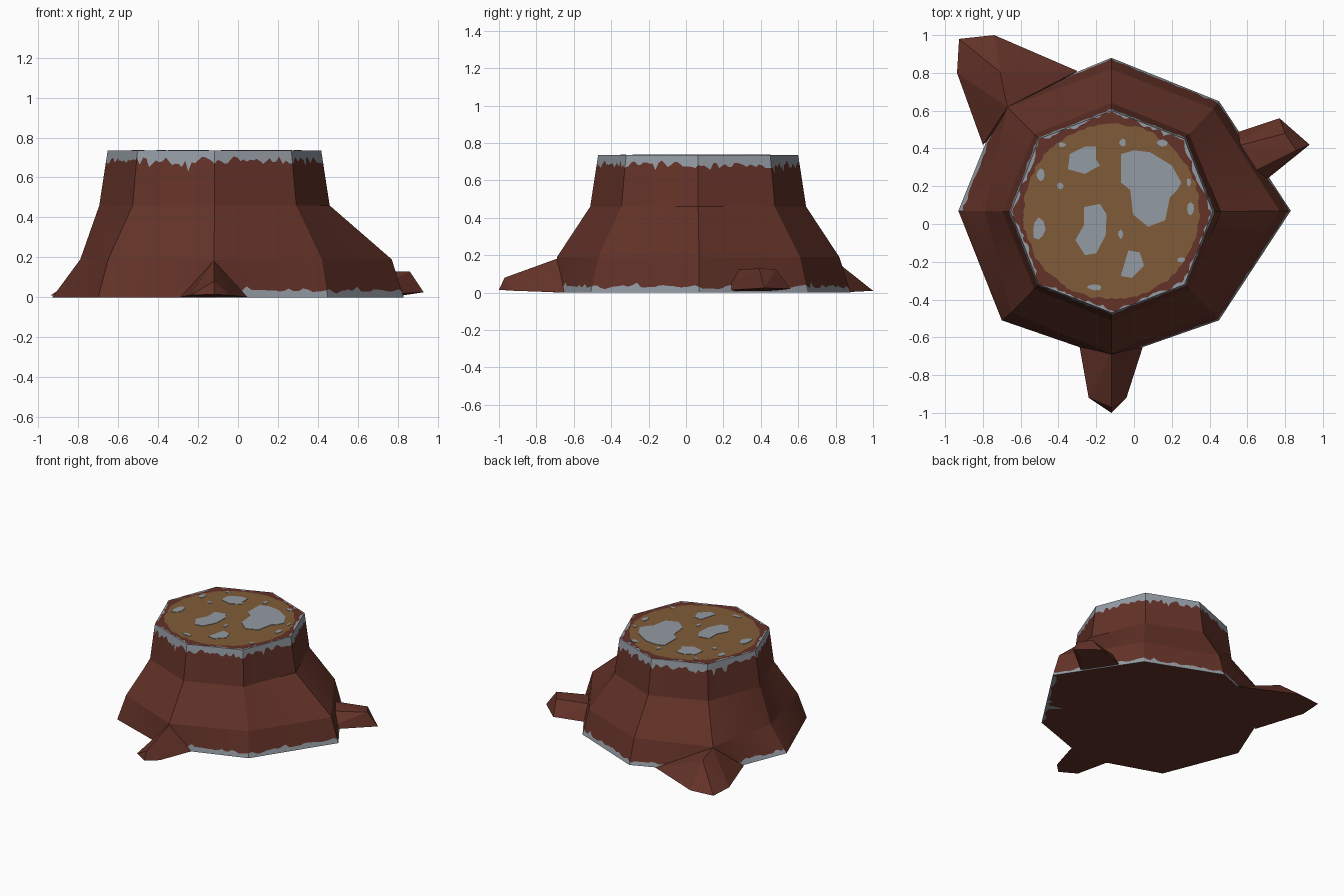
import bpy, bmesh, math, random
from mathutils import Vector

if "Cube" in bpy.data.objects:
    bpy.data.objects.remove(bpy.data.objects["Cube"])

random.seed(4)
CENTRE = Vector((-0.118, 0.065, 0))
TOP = 0.735
N = 24  # columns per side of the eight-sided trunk


def material(name, rgb):
    m = bpy.data.materials.new(name)
    m.diffuse_color = (*rgb, 1)
    m.use_nodes = True
    m.node_tree.nodes["Principled BSDF"].inputs["Base Color"].default_value = m.diffuse_color
    return m


bark = material("dark red bark", (0.125, 0.032, 0.021))
wood = material("tan cut wood", (0.215, 0.107, 0.040))
grey = material("grey lichen", (0.295, 0.328, 0.367))


def make_object(name, bm, mats):
    bmesh.ops.recalc_face_normals(bm, faces=bm.faces)
    me = bpy.data.meshes.new(name)
    bm.to_mesh(me)
    bm.free()
    for m in mats:
        me.materials.append(m)
    ob = bpy.data.objects.new(name, me)
    bpy.context.collection.objects.link(ob)
    return ob


def octagon(r_axis, r_diag, z):
    return [CENTRE + Vector(((r_axis, r_diag)[i % 2] * math.cos(i * math.pi / 4),
                             (r_axis, r_diag)[i % 2] * math.sin(i * math.pi / 4), z)) for i in range(8)]


def columns(ring):
    """Split each side of an eight-point ring into N columns."""
    return [ring[i].lerp(ring[(i + 1) % 8], k / N) for i in range(8) for k in range(N)]


def ragged(low, high, drip):
    """Wavy random values around the trunk, with occasional longer drips."""
    n = 8 * N
    raw = [random.uniform(low, high) for _ in range(n)]
    return [(raw[i] + raw[i - 1]) / 2 + (drip * random.random() if random.random() < 0.12 else 0)
            for i in range(n)]


# Trunk outline: corners run east, north-east, north ... south-east
base_xy = [(.83, .07), (.45, .65), (-.12, .88), (-.70, .64), (-.93, .07), (-.70, -.51), (-.12, -.71), (.45, -.51)]
flare_xy = [(.77, .07), (.42, .61), (-.12, .82), (-.67, .62), (-.79, .07), (-.65, -.47), (-.12, -.69), (.42, -.47)]
base = columns([Vector((x, y, 0)) for x, y in base_xy])
flare = columns([Vector((x, y, 0.19)) for x, y in flare_xy])
waist = columns(octagon(0.577, 0.58, 0.46))
rim = columns(octagon(0.535, 0.545, TOP))

# Ragged borders of the lichen bands
top_centre = CENTRE + Vector((0, 0, TOP))
low_band = [b.lerp(f, h / 0.19) for b, f, h in zip(base, flare, ragged(0.015, 0.045, 0.025))]
high_band = [r.lerp(w, h / 0.275) for r, w, h in zip(rim, waist, ragged(0.025, 0.075, 0.04))]
rim_band = [r.lerp(top_centre, max(0.002, h)) for r, h in zip(rim, ragged(-0.015, 0.05, 0.01))]
under_band = [b.lerp(CENTRE, h) for b, h in zip(base, ragged(0.0, 0.06, 0.15))]
disc = [top_centre + (r - top_centre).normalized() * d for r, d in zip(rim, ragged(0.455, 0.475, 0.0))]


def band_colour(row, i):
    side = i // N
    if row == 0:                                   # underside, lichen on the right
        return 2 if side == 7 else 0
    if row == 1:                                   # foot, bare on the front left
        return 0 if side in (4, 5) else 2
    return 2 if row in (4, 5) else 0


# Trunk lofted from underside to cut top
bm = bmesh.new()
loops = [[bm.verts.new(p) for p in loop]
         for loop in (under_band, base, low_band, flare, waist, high_band, rim, rim_band, disc)]
rows = [0, 1, 2, 3, 3, 4, 5, 6]
for a, b, row in zip(loops, loops[1:], rows):
    for i in range(8 * N):
        j = (i + 1) % (8 * N)
        f = bm.faces.new((a[i], a[j], b[j], b[i]))
        f.material_index = band_colour(row, i)
for loop, centre, mat in ((loops[0], CENTRE, 0), (loops[-1], top_centre, 1)):
    c = bm.verts.new(centre)
    for i in range(8 * N):
        bm.faces.new((loop[i - 1], loop[i], c)).material_index = mat
make_object("stump_trunk", bm, (bark, wood, grey))


# Roots, each a convex faceted wedge
roots = {
    "front_root": [(-.12, -.68, .185), (-.29, -.64, 0), (.05, -.64, 0), (-.12, -.97, .08),
                   (-.24, -.92, .01), (-.04, -.92, .01), (-.12, -1.0, .015)],
    "back_left_root": [(-.67, .62, .185), (-.80, .42, 0), (-.30, .81, 0), (-.71, .805, .165),
                       (-.937, .80, .01), (-.926, .98, .01), (-.74, 1.0, .01)],
    "right_root": [(.50, .47, .01), (.62, .17, .01), (.50, .40, .125), (.58, .25, .12),
                   (.77, .56, .02), (.93, .42, .025), (.80, .48, .125), (.86, .39, .13), (.83, .40, .01)],
}
for name, points in roots.items():
    bm = bmesh.new()
    for p in points:
        bm.verts.new(p)
    bmesh.ops.convex_hull(bm, input=bm.verts)
    make_object(name, bm, (bark,))


# Lichen patches on the cut top, as thin plates
def add_patch(bm, outline):
    face = bm.faces.new([bm.verts.new((x, y, TOP - 0.001)) for x, y in outline])
    new = bmesh.ops.extrude_face_region(bm, geom=[face])["geom"]
    bmesh.ops.translate(bm, vec=(0, 0, 0.004), verts=[v for v in new if isinstance(v, bmesh.types.BMVert)])


large = [
    [(-.35, .29), (-.34, .37), (-.26, .41), (-.20, .41), (-.20, .34), (-.18, .31), (-.26, .265)],
    [(-.07, .37), (0, .39), (.085, .38), (.20, .31), (.25, .22), (.23, .18),
     (.19, .14), (.165, .02), (.075, -.015), (-.005, .05), (-.02, .18), (-.07, .22)],
    [(-.265, .09), (-.18, .106), (-.145, .05), (-.15, -.06), (-.20, -.155), (-.26, -.165),
     (-.31, -.085), (-.265, -.005)],
    [(-.03, -.14), (.03, -.15), (.053, -.22), (-.01, -.285), (-.07, -.275)],
]
small = [(-.505, -.03, .035, .06), (-.495, .26, .022, .035), (-.07, -.055, .014, .025), (.30, .08, .02, .035),
         (-.21, -.335, .04, .018), (-.39, .20, .018, .018), (.15, .43, .03, .02), (-.06, .43, .018, .022),
         (.25, -.19, .02, .014), (.29, .22, .012, .025), (-.38, .42, .02, .014)]
bm = bmesh.new()
for outline in large:
    add_patch(bm, outline)
for x, y, rx, ry in small:
    add_patch(bm, [(x + rx * s * math.cos(a * math.pi / 4), y + ry * s * math.sin(a * math.pi / 4))
                   for a in range(8) for s in (random.uniform(0.8, 1.1),)])
make_object("top_lichen_patches", bm, (grey,))
